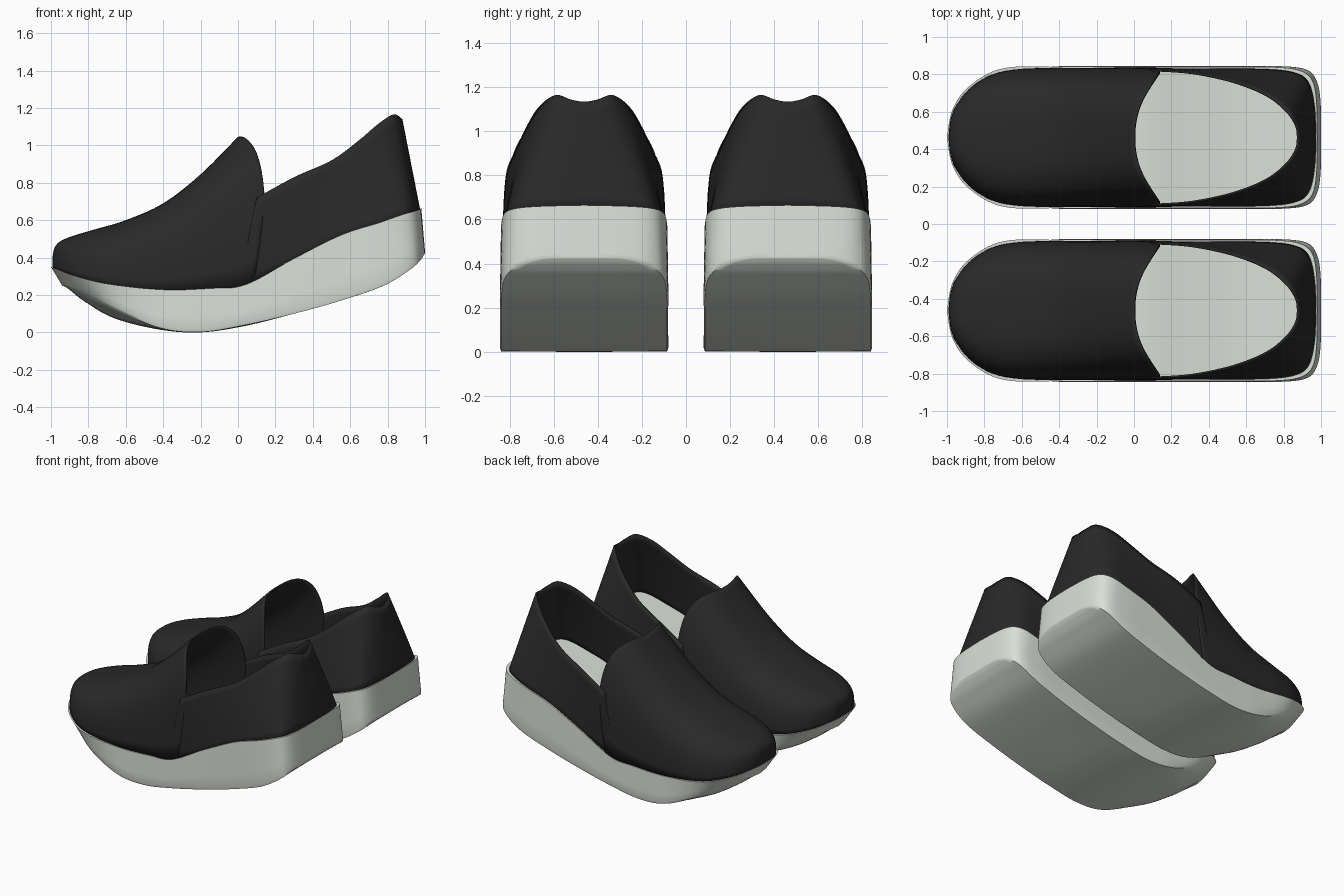
import bpy, bmesh, math
from mathutils import Vector

if "Cube" in bpy.data.objects:
    bpy.data.objects.remove(bpy.data.objects["Cube"])

CY = 0.4625  # centre line of one shoe; the other is mirrored


def material(name, col):
    m = bpy.data.materials.new(name)
    m.diffuse_color = (*col, 1)
    m.use_nodes = True
    m.node_tree.nodes["Principled BSDF"].inputs["Base Color"].default_value = m.diffuse_color
    return m


black = material("black_fabric", (0.022, 0.022, 0.022))
white = material("pale_rubber", (0.70, 0.74, 0.68))


def spline(pts, s):
    """Catmull-Rom point at parameter s (0..len-1)."""
    n = len(pts)
    i = max(0, min(int(s), n - 2))
    t = s - i
    g = lambda k: pts[max(0, min(k, n - 1))]
    return [0.5 * (2 * b + (c - a) * t + (2 * a - 5 * b + 4 * c - d) * t * t
                   + (3 * b - a - 3 * c + d) * t ** 3)
            for a, b, c, d in zip(g(i - 1), g(i), g(i + 1), g(i + 2))]


def mirrored(pts):
    """Half outline ending on y = 0 -> outline running on to the other side."""
    return pts + [(p[0], -p[1], *p[2:]) for p in reversed(pts[:-1])]


def build(name, rows, mat, closed=False, thick=0):
    """Skin a grid of points, then mirror it to make the second shoe."""
    bm = bmesh.new()
    vs = [[bm.verts.new((x, y + CY, z)) for x, y, z in r] for r in rows]
    n = len(rows[0])
    for a, b in zip(vs, vs[1:]):
        for j in range(n if closed else n - 1):
            k = (j + 1) % n
            bm.faces.new((a[j], a[k], b[k], b[j]))
    bmesh.ops.remove_doubles(bm, verts=bm.verts, dist=0.0005)
    bmesh.ops.recalc_face_normals(bm, faces=bm.faces)
    mid = Vector((0.2, CY, 0.4))
    if sum(f.normal.dot(f.calc_center_median() - mid) * f.calc_area() for f in bm.faces) < 0:
        bmesh.ops.reverse_faces(bm, faces=bm.faces)
    me = bpy.data.meshes.new(name)
    bm.to_mesh(me)
    bm.free()
    ob = bpy.data.objects.new(name, me)
    bpy.context.collection.objects.link(ob)
    me.materials.append(mat)
    bpy.context.view_layer.objects.active = ob
    ob.select_set(True)
    bpy.ops.object.shade_smooth_by_angle(angle=math.radians(50))
    ob.select_set(False)
    if thick:
        so = ob.modifiers.new("thickness", 'SOLIDIFY')
        so.thickness, so.offset = thick, -1
    mi = ob.modifiers.new("pair", 'MIRROR')
    mi.use_axis = (False, True, False)
    mi.use_mirror_merge = False
    return ob


# Wedge sole: upper edge (x, half width, z), lower edge (x, half width, z, keel z)
top_edge = [(-1, 0, .35), (-.97, .15, .34), (-.88, .275, .305), (-.70, .37, .26),
            (-.4, .378, .228), (-.15, .378, .235), (.04, .378, .255), (.3, .378, .395),
            (.55, .378, .52), (.75, .376, .585), (.88, .36, .63), (.95, .31, .65),
            (.975, .2, .66), (.98, 0, .665)]
low_edge = [(-.94, 0, .25, .25), (-.91, .13, .245, .235), (-.82, .25, .215, .165),
            (-.66, .345, .13, .075), (-.42, .38, .025, .015), (-.2, .382, .002, 0),
            (.04, .382, .04, .035), (.3, .382, .1, .1), (.55, .382, .17, .17),
            (.78, .382, .25, .25), (.92, .365, .335, .34), (.975, .31, .385, .39),
            (.997, .2, .42, .42), (1, 0, .43, .43)]
rows = []
M = 6
for i in range(105):
    s = i / 8
    tx, tw, tz = spline(top_edge, s)
    bx, bw, bz, kz = spline(low_edge, s)
    tw, bw = max(tw, 0), max(bw, 0)
    ring = [(tx, tw * (2 * j / M - 1), tz) for j in range(M + 1)]
    wall = [((tx + (bx - tx) * f), tw + (bw - tw) * f, tz + (bz - tz) * f)
            for f in (.33, .66, .93)]
    ring += wall
    for j in range(13):
        q = 1 - j / 6
        q = math.copysign(abs(q) ** .7, q) * .985
        ring.append((bx, bw * q, kz + (bz - kz) * abs(q) ** 3))
    ring += [(x, -y, z) for x, y, z in reversed(wall)]
    rows.append(ring)
build("wedge_sole", rows, white, closed=True)

# Vamp: arched sections (x, half width, base z, crown z) ending at a curved tongue edge
vamp = [(-.992, 0, .35, .40), (-.98, .10, .34, .455), (-.945, .18, .325, .49),
        (-.87, .27, .295, .52), (-.75, .34, .26, .555), (-.6, .367, .235, .60),
        (-.4, .371, .22, .69), (-.2, .372, .225, .845), (0, .374, .24, 1.045),
        (.16, .375, .31, 1.20)]
NA, NU = 56, 60
rows = []
for i in range(NU + 1):
    row = []
    for j in range(NA + 1):
        a = math.pi * j / NA
        n = 2.9
        cy = math.copysign(abs(math.cos(a)) ** (2 / n), math.cos(a))
        cz = max(math.sin(a), 0) ** (2 / n)
        end = .145 * abs(cy) ** 2.2 - .07 * max(0, .5 - cz) / .5
        x, w, zb, zt = spline(vamp, (8 + end / .16) * i / NU)
        row.append((x, max(w, 0) * cy, zb + (zt - zb) * cz))
    rows.append(row)
build("vamp", rows, black, thick=.01)

# Heel quarter: wall ruled from the sole line up to the collar rim
base = mirrored([(0, .368, .23), (.25, .37, .35), (.5, .37, .48), (.7, .369, .555),
                 (.86, .352, .605), (.935, .30, .635), (.967, .17, .65), (.974, 0, .655)])
rim = mirrored([(.10, .364, .72), (.3, .35, .83), (.5, .31, .92), (.65, .258, 1.03),
                (.75, .203, 1.115), (.83, .13, 1.165), (.872, .06, 1.145), (.88, 0, 1.135)])
rows = []
for i in range(113):
    b, r = Vector(spline(base, i / 8)), Vector(spline(rim, i / 8))
    row = []
    for j in range(11):
        f = j / 10
        p = b.lerp(r, f)
        p.y *= 1 + .06 * f * (1 - f)
        row.append(tuple(p))
    rows.append(row)
build("heel_quarter", rows, black, thick=.01)
